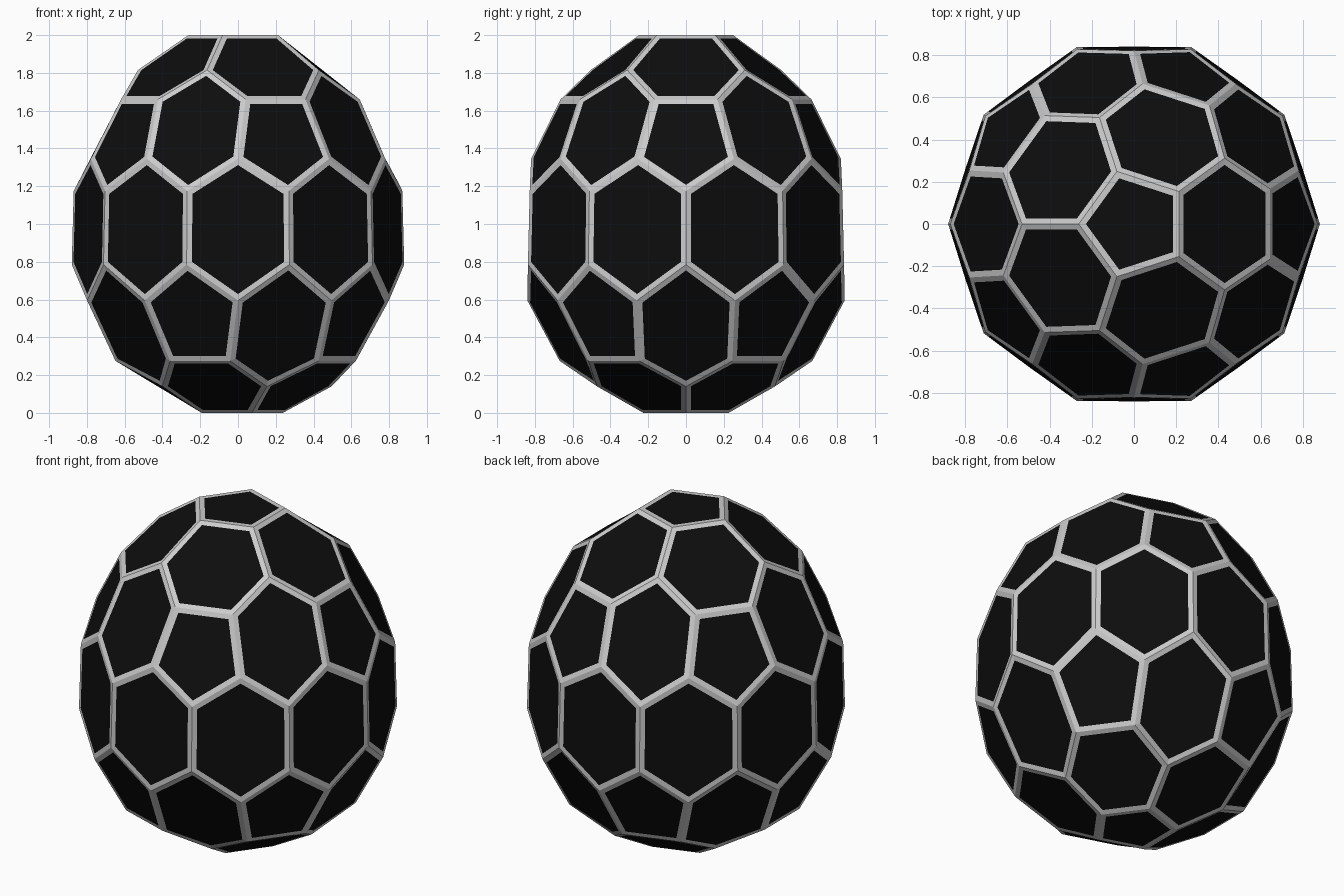
import bpy, bmesh
from math import sin, cos, radians

if "Cube" in bpy.data.objects:
    bpy.data.objects.remove(bpy.data.objects["Cube"])

bm = bmesh.new()


def ring(r, z, angles):
    return [bm.verts.new((r * cos(radians(a)), r * sin(radians(a)), z)) for a in angles]


def cap(start, tiers):
    """Pentagon pole, five hexagons, then five pentagons alternating with five hexagons."""
    spokes = [start + 72 * k for k in range(5)]
    pair = lambda d: [s + e for s in spokes for e in (-d, d)]
    tenth = [start + 36 * k for k in range(10)]
    layout = (spokes, spokes, pair(21.5), pair(18), tenth)
    A, B, C, D, E = [ring(r, z, ang) for (r, z), ang in zip(tiers, layout)]
    bm.faces.new(A)
    for k in range(5):
        n, i, j = (k + 1) % 5, 2 * k, (2 * k + 2) % 10
        bm.faces.new((A[k], B[k], C[i + 1], C[j], B[n], A[n]))
        bm.faces.new((B[k], C[i], D[i], E[i], D[i + 1], C[i + 1]))
        bm.faces.new((C[i + 1], D[i + 1], E[i + 1], D[j], C[j]))
    return D, E


# upper and lower caps as (radius, height) per tier, turned 36 degrees apart
DT, ET = cap(36, [(.262, 2.0), (.53, 1.815), (.665, 1.66), (.82, 1.345), (.87, 1.175)])
DB, EB = cap(0, [(.237, 0.0), (.495, .14), (.67, .275), (.84, .595), (.88, .785)])

# belt of ten tall hexagons
for j in range(10):
    a, b, c = j, (j + 1) % 10, (j + 2) % 10
    bm.faces.new((ET[a], DT[b], ET[b], EB[c], DB[c], EB[b]))
bmesh.ops.recalc_face_normals(bm, faces=bm.faces)

# inset every face: the rims become the frame, the middles the panels
panels = list(bm.faces)
bmesh.ops.inset_individual(bm, faces=panels, thickness=.028, depth=0, use_even_offset=True)
for f in bm.faces:
    f.material_index = 0
for f in panels:
    f.material_index = 1


def part(name, keep):
    half = bm.copy()
    bmesh.ops.delete(half, geom=[f for f in half.faces if f.material_index != keep], context='FACES')
    for f in half.faces:
        f.material_index = 0
    me = bpy.data.meshes.new(name)
    half.to_mesh(me)
    half.free()
    ob = bpy.data.objects.new(name, me)
    bpy.context.collection.objects.link(ob)
    return ob


frame = part("seam_frame", 0)
dark = part("dark_panels", 1)
black = bpy.data.materials.new("black")
black.diffuse_color = (.004, .004, .004, 1)
black.use_nodes = True
black.node_tree.nodes["Principled BSDF"].inputs["Base Color"].default_value = black.diffuse_color
dark.data.materials.append(black)
bm.free()
